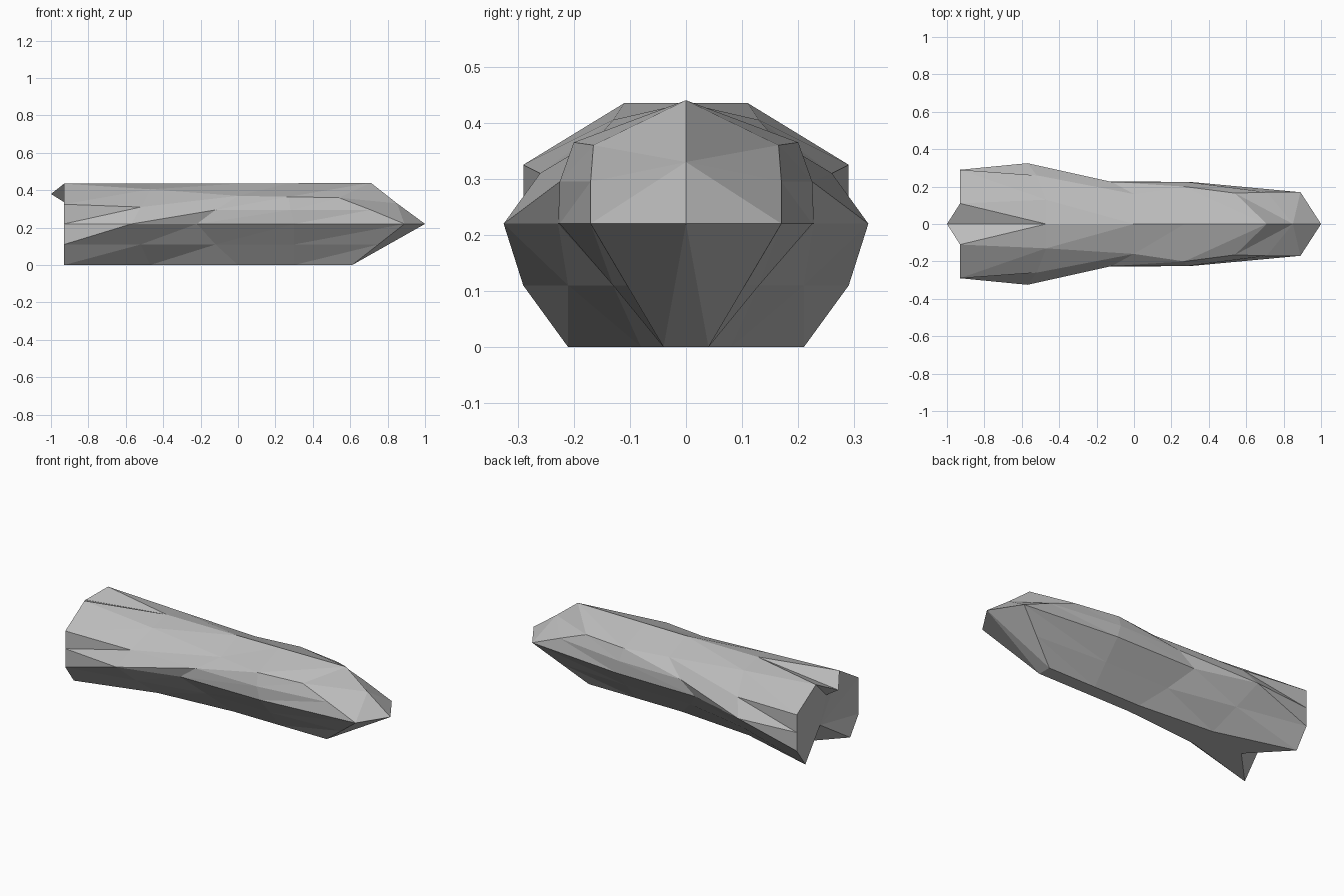
import bpy
import bmesh

cube = bpy.data.objects.get("Cube")
if cube:
    bpy.data.objects.remove(cube, do_unlink=True)


def flat_material(name, colour):
    material = bpy.data.materials.new(name)
    material.use_nodes = True
    material.diffuse_color = colour
    material.node_tree.nodes["Principled BSDF"].inputs["Base Color"].default_value = colour
    return material


# Half sections from stern to bow; each runs shoulder, upper side, waist, lower side, keel
SECTIONS = [
    [(-.93, .11, .435), (-.93, .29, .325), (-.93, .29, .22), (-.93, .29, .11), (-.93, .21, 0)],
    [(-.47, .13, .405), (-.52, .26, .31), (-.57, .325, .22), (-.52, .21, .11), (-.47, .08, 0)],
    [(0, .16, .37), (-.12, .225, .295), (-.22, .228, .22), (-.12, .13, .11), (0, .04, 0)],
    [(.27, .2, .365), (.28, .225, .295), (.3, .225, .22), (.3, .13, .11), (.3, .04, 0)],
    [(.54, .165, .36), (.71, .17, .295), (.89, .17, .22), (.75, .105, .11), (.61, .04, 0)],
]

# Points on the centre line
CENTRE = {
    "tail_tip": (-1, 0, .38),
    "stern_upper": (-.92, 0, .33),
    "stern_lower": (-.88, 0, .14),
    "keel_notch": (-.73, 0, 0),
    "ridge_back": (-.47, 0, .435),
    "ridge_middle": (0, 0, .435),
    "ridge_front": (.27, 0, .437),
    "ridge_peak": (.71, 0, .44),
    "brow": (.85, 0, .33),
    "nose": (1, 0, .22),
    "keel_back": (-.47, 0, 0),
    "keel_middle": (0, 0, 0),
    "keel_front": (.3, 0, 0),
    "keel_bow": (.61, 0, 0),
}


def add_half(bm, centre, side):
    """Skin one half of the hull; side is 1 or -1 across the centre plane."""
    rings = [[bm.verts.new((x, side * y, z)) for x, y, z in section] for section in SECTIONS]

    def fan(hub, rim):
        for a, b in zip(rim, rim[1:]):
            bm.faces.new((hub, a, b))

    # Side panels, split into flat triangles
    for back, front in zip(rings, rings[1:]):
        for i in range(len(back) - 1):
            bm.faces.new((back[i], back[i + 1], front[i]))
            bm.faces.new((back[i + 1], front[i + 1], front[i]))

    stern, bow = rings[0], rings[-1]
    shoulders = [ring[0] for ring in rings]
    keels = [ring[-1] for ring in rings]

    # Roof panels beside the central ridge
    ridge = [centre["ridge_" + n] for n in ("back", "middle", "front", "peak")]
    fan(ridge[0], shoulders[:2])
    for i in range(len(ridge) - 1):
        bm.faces.new((ridge[i], shoulders[i + 1], ridge[i + 1]))
        bm.faces.new((shoulders[i + 1], shoulders[i + 2], ridge[i + 1]))

    # Flat keel strip
    keel = [centre["keel_" + n] for n in ("notch", "back", "middle", "front", "bow")]
    for i in range(len(keel) - 1):
        bm.faces.new((keel[i], keel[i + 1], keels[i + 1], keels[i]))

    # Faceted nose
    fan(centre["brow"], [centre["ridge_peak"], bow[0], bow[1], bow[2], centre["nose"]])
    fan(centre["nose"], [bow[2], bow[3], bow[4], centre["keel_bow"]])

    # Tail spike and notched stern
    fan(centre["tail_tip"], [centre["ridge_back"], stern[0], centre["stern_upper"]])
    fan(centre["stern_lower"], [centre["stern_upper"]] + stern + [centre["keel_notch"]])


bm = bmesh.new()
centre = {name: bm.verts.new(point) for name, point in CENTRE.items()}
for side in (1, -1):
    add_half(bm, centre, side)
bmesh.ops.recalc_face_normals(bm, faces=bm.faces)

mesh = bpy.data.meshes.new("hull")
bm.to_mesh(mesh)
bm.free()
mesh.materials.append(flat_material("plain_grey", (.5, .5, .5, 1)))
hull = bpy.data.objects.new("hull", mesh)
bpy.context.collection.objects.link(hull)
